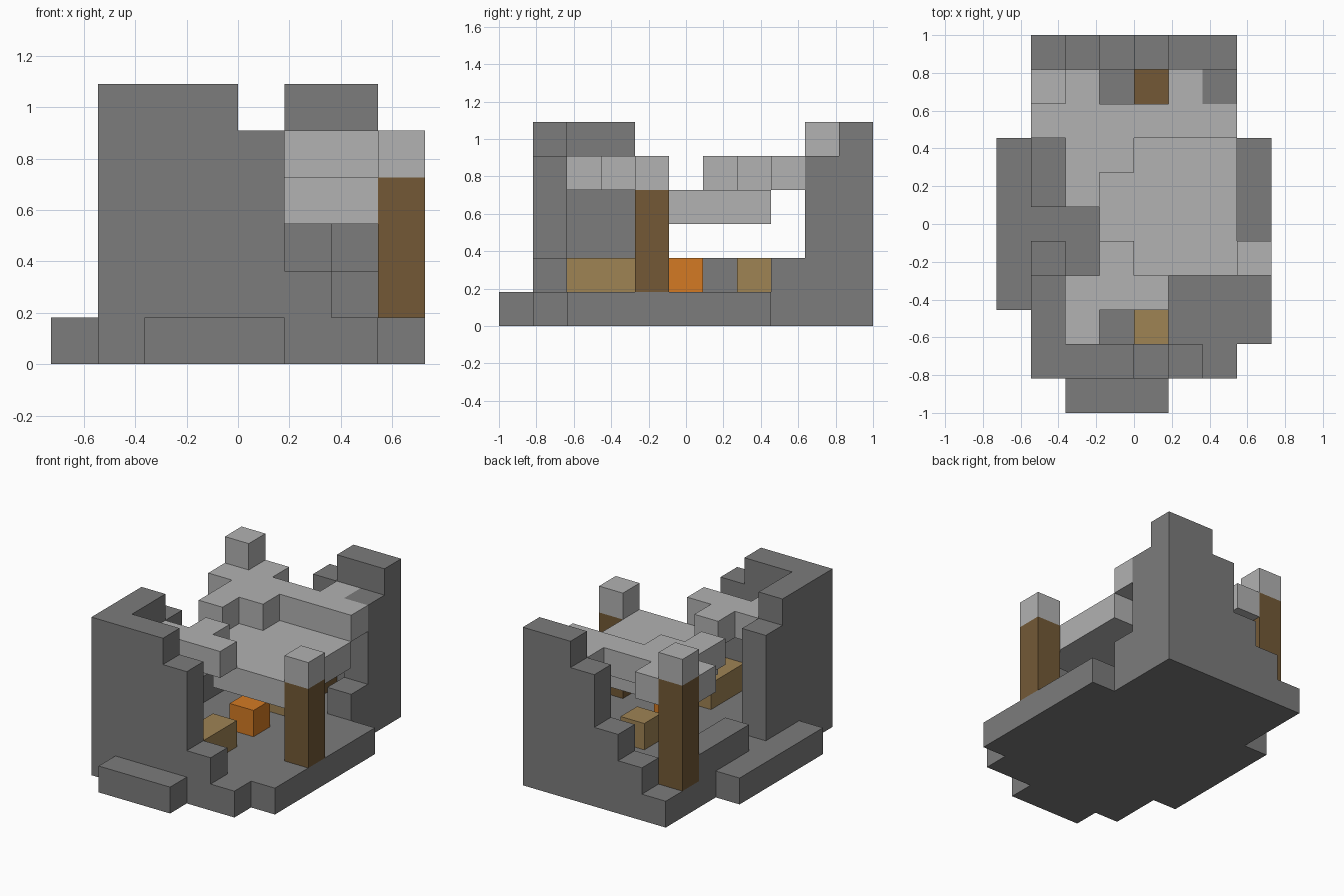
import bpy
from mathutils import Vector

if "Cube" in bpy.data.objects:
    bpy.data.objects.remove(bpy.data.objects["Cube"], do_unlink=True)

U = 2 / 11                      # edge of one block
ORIGIN = Vector((4, 5.5, 0))    # grid centre, in blocks


def material(name, hex_code):
    def linear(c):
        c /= 255
        return c / 12.92 if c <= 0.04045 else ((c + 0.055) / 1.055) ** 2.4
    rgb = [linear(c) for c in bytes.fromhex(hex_code)]
    mat = bpy.data.materials.new(name)
    mat.use_nodes = True
    mat.diffuse_color = (*rgb, 1)
    mat.node_tree.nodes["Principled BSDF"].inputs["Base Color"].default_value = (*rgb, 1)
    return mat


STONE = material("dark_stone", "7c7c7c")
SLAB = material("light_stone", "b2b2b2")
LOG = material("dark_wood", "735936")
PLANK = material("tan_wood", "9f8354")
FIRE = material("ember_orange", "d47a24")

QUADS = [(0, 2, 3, 1), (4, 5, 7, 6), (0, 1, 5, 4), (2, 6, 7, 3), (0, 4, 6, 2), (1, 3, 7, 5)]


def blocks(name, mat, *boxes):
    """One object from boxes given as x range, y range, z range in blocks."""
    verts, faces = [], []
    for x, y, z in boxes:
        start = len(verts)
        verts += [(Vector((a, b, c)) - ORIGIN) * U for a in x for b in y for c in z]
        faces += [[start + i for i in reversed(q)] for q in QUADS]
    mesh = bpy.data.meshes.new(name)
    mesh.from_pydata(verts, [], faces)
    mesh.materials.append(mat)
    mesh.validate()
    import_normals(mesh)
    obj = bpy.data.objects.new(name, mesh)
    bpy.context.collection.objects.link(obj)
    return obj


def import_normals(mesh):
    import bmesh
    bm = bmesh.new()
    bm.from_mesh(mesh)
    bmesh.ops.recalc_face_normals(bm, faces=bm.faces)
    bm.to_mesh(mesh)
    bm.free()


# Foundation with its front, left and right ledges
blocks("foundation", STONE, ((1, 7), (1, 11), (0, 1)))
blocks("front_step", STONE, ((2, 5), (0, 1), (0, 1)))
blocks("right_ledge", STONE, ((0, 1), (3, 8), (0, 1)))
blocks("left_ledge", STONE, ((7, 8), (2, 8), (0, 1)))

# Ruined walls, stepping down away from their tall corners
blocks("front_wall", STONE, ((1, 4), (1, 2), (1, 6)), ((4, 5), (1, 2), (1, 5)),
       ((5, 6), (1, 2), (1, 2)))
blocks("right_wall", STONE, ((1, 2), (2, 4), (1, 6)), ((1, 2), (4, 5), (1, 5)),
       ((1, 2), (6, 9), (1, 2)))
blocks("back_wall", STONE, ((5, 7), (10, 11), (1, 6)), ((4, 5), (10, 11), (1, 5)),
       ((3, 4), (10, 11), (1, 3)), ((2, 3), (10, 11), (1, 2)))
blocks("left_wall", STONE, ((6, 7), (9, 10), (1, 5)), ((6, 7), (8, 9), (1, 2)))

# Broken upper floor in two levels
blocks("lower_slab", SLAB, ((4, 7), (4, 8), (3, 4)), ((3, 4), (5, 7), (3, 4)))
blocks("front_slab", SLAB, ((2, 5), (3, 4), (4, 5)), ((2, 3), (2, 3), (4, 5)),
       ((3, 4), (4, 5), (4, 5)))
blocks("back_slab", SLAB, ((1, 7), (8, 9), (4, 5)), ((2, 4), (7, 8), (4, 5)),
       ((2, 3), (6, 7), (4, 5)), ((2, 3), (9, 10), (4, 5)), ((5, 6), (9, 10), (4, 5)))

# Wooden posts with stone caps
for side, x, y, top in (("left", 7, 4, 4), ("right", 1, 9, 5)):
    blocks(side + "_post", LOG, ((x, x + 1), (y, y + 1), (1, top)))
    blocks(side + "_post_cap", SLAB, ((x, x + 1), (y, y + 1), (top, top + 1)))

# Things standing on the ground floor
blocks("back_log", LOG, ((4, 5), (9, 10), (1, 2)))
blocks("front_bench", PLANK, ((4, 5), (2, 4), (1, 2)))
blocks("back_crate", PLANK, ((4, 5), (7, 8), (1, 2)))
blocks("fire_block", FIRE, ((4, 5), (5, 6), (1, 2)))
